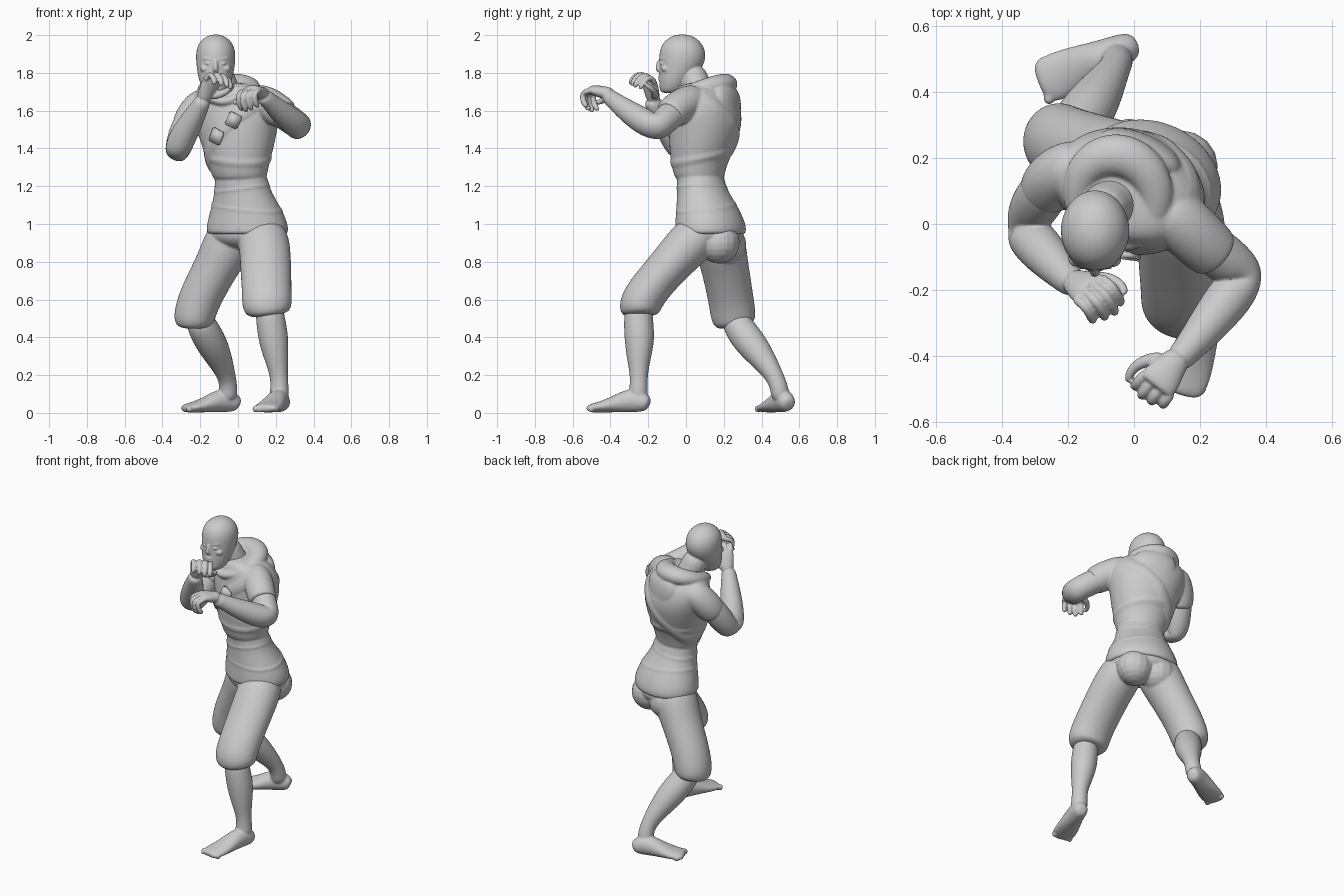
import bpy, bmesh, math
from mathutils import Vector as V, Matrix

YAW = math.radians(-23)          # torso is turned: one shoulder leads
parts = []                       # pieces waiting to be fused into one part


def finish(name, bm, level=2):
    bmesh.ops.recalc_face_normals(bm, faces=bm.faces)
    me = bpy.data.meshes.new(name)
    bm.to_mesh(me)
    bm.free()
    for p in me.polygons:
        p.use_smooth = True
    ob = bpy.data.objects.new(name, me)
    bpy.context.collection.objects.link(ob)
    if level:
        m = ob.modifiers.new("subsurf", "SUBSURF")
        m.levels = m.render_levels = level
    parts.append(ob)
    return ob


def fuse(name, voxel=.007, smooth=3):
    """Weld all waiting pieces into one smooth skin."""
    dg = bpy.context.evaluated_depsgraph_get()
    bm = bmesh.new()
    for ob in parts:
        bm.from_mesh(ob.evaluated_get(dg).to_mesh())
    for ob in parts:
        bpy.data.objects.remove(ob)
    parts.clear()
    ob = finish(name, bm, 0)
    parts.clear()
    m = ob.modifiers.new("remesh", "REMESH")
    m.mode, m.voxel_size, m.use_smooth_shade = "VOXEL", voxel, True
    s = ob.modifiers.new("smooth", "SMOOTH")
    s.factor, s.iterations = .5, smooth


def loft(name, rings, side=(1, 0, 0), n=14, yaw=None, closed=False, level=2):
    """Skin elliptical rings (x, y, z, ra[, rb]) along a path, or level rings turned by yaw."""
    bm, loops, k = bmesh.new(), [], len(rings)
    for i, r in enumerate(rings):
        c, ra, rb = V(r[:3]), r[3], r[-1]
        if yaw is not None:
            u, w = V((math.cos(yaw), math.sin(yaw), 0)), V((-math.sin(yaw), math.cos(yaw), 0))
        else:
            a = rings[(i - 1) % k] if closed else rings[max(i - 1, 0)]
            b = rings[(i + 1) % k] if closed else rings[min(i + 1, k - 1)]
            t = (V(b[:3]) - V(a[:3])).normalized()
            u = V(side)
            u = (u - t * u.dot(t)).normalized()
            w = t.cross(u)
        loops.append([bm.verts.new(c + u * ra * math.cos(q) + w * rb * math.sin(q))
                      for q in (2 * math.pi * j / n for j in range(n))])
    for i in range(k if closed else k - 1):
        A, B = loops[i], loops[(i + 1) % k]
        for j in range(n):
            bm.faces.new((A[j], A[(j + 1) % n], B[(j + 1) % n], B[j]))
    if not closed:
        bm.faces.new(loops[0])
        bm.faces.new(loops[-1])
    return finish(name, bm, level)


def ball(name, loc, scale):
    bm = bmesh.new()
    bmesh.ops.create_uvsphere(bm, u_segments=16, v_segments=10, radius=1,
                              matrix=Matrix.Translation(loc) @ Matrix.Diagonal((*scale, 1)))
    return finish(name, bm, 0)


# tunic: skirt below, jacket above
SKIRT = [(.05, .13, .94, .21, .172), (.05, .13, .955, .224, .184), (.05, .13, 1.0, .223, .182),
         (.044, .115, 1.08, .193, .163), (.03, .095, 1.15, .162, .14), (.02, .08, 1.21, .146, .124),
         (.01, .07, 1.3, .14, .12)]
JACKET = [(.01, .075, 1.225, .13, .115), (.008, .07, 1.25, .15, .13), (.003, .07, 1.32, .165, .147),
          (0, .085, 1.4, .193, .17), (-.005, .1, 1.5, .22, .187), (-.01, .105, 1.58, .24, .185),
          (-.02, .1, 1.66, .24, .162), (-.03, .09, 1.715, .2, .135), (-.04, .08, 1.75, .11, .09)]
loft("tunic_skirt", SKIRT, n=24, yaw=YAW)
loft("jacket", JACKET, n=24, yaw=YAW)


def surf(rings, th, z, off=0.0):
    for a, b in zip(rings, rings[1:]):
        if z <= b[2]:
            break
    f = max(0, min(1, (z - a[2]) / (b[2] - a[2])))
    x, y, _, ra, rb = [p + (q - p) * f for p, q in zip(a, b)]
    px, py = (ra + off) * math.cos(th), (rb + off) * math.sin(th)
    return V((x + px * math.cos(YAW) - py * math.sin(YAW), y + px * math.sin(YAW) + py * math.cos(YAW), z))


def band(name, rings, z, tilt, phase, width, thick=.009):
    bm, n, vs = bmesh.new(), 48, []
    for i in range(n):
        th = 2 * math.pi * i / n
        zc = z + tilt * math.cos(th - phase)
        vs.append([bm.verts.new(surf(rings, th, zc + d * width, o))
                   for d, o in ((-.5, -.03), (-.5, thick), (.5, thick), (.5, -.03))])
    for i in range(n):
        for j in range(4):
            A, B = vs[i], vs[(i + 1) % n]
            bm.faces.new((A[j], B[j], B[(j + 1) % 4], A[(j + 1) % 4]))
    return finish(name, bm, 1)


# chest strap, waist wrap and cloth folds
band("chest_strap", JACKET, 1.5, .19, 0, .1, .011)
band("jacket_wrap", JACKET, 1.35, .03, 2.2, .06, .007)
band("waist_fold_upper", SKIRT, 1.19, .02, 0.5, .035, .005)
band("waist_fold_lower", SKIRT, 1.09, .025, 2.6, .03, .004)

# hood lying around the neck, thick behind and dipping in front
hood = []
for i in range(20):
    a = 2 * math.pi * i / 20
    back = (math.sin(a) + 1) / 2
    x = -.052 + .118 * math.cos(a) + .025 * math.sin(a)
    y = .078 + .128 * math.sin(a) - .035 * math.cos(a)
    hood.append((x, y, 1.645 + .097 * back ** .6, .026 + .032 * back, .032 + .038 * back))
loft("hood", hood, side=(0, 0, 1), n=10, closed=True)
loft("hood_drape", [(.0, .17, 1.74, .06, .03), (.015, .21, 1.7, .14, .06), (.02, .22, 1.62, .14, .06),
                    (.025, .225, 1.54, .1, .05), (.03, .22, 1.47, .04, .03)],
     side=(math.cos(YAW), math.sin(YAW), 0))
# sleeves
loft("left_sleeve", [(.07, .06, 1.655, .088), (.135, .015, 1.648, .092), (.19, -.04, 1.618, .092),
                     (.24, -.085, 1.582, .087), (.25, -.094, 1.574, .078)], side=(0, 0, 1))
loft("right_sleeve", [(-.14, .17, 1.65, .085), (-.2, .168, 1.63, .092), (-.235, .145, 1.585, .093),
                      (-.266, .105, 1.52, .088), (-.272, .095, 1.505, .078)], side=(1, .8, 0))
fuse("tunic")

# two pouches on the strap
for i, deg in enumerate((-75, -101)):
    th = math.radians(deg)
    p = surf(JACKET, th, 1.5 + .19 * math.cos(th), .008)
    nrm = (p - V((0, .09, p.z))).normalized()
    rot = nrm.to_track_quat("Z", "Y").to_matrix().to_4x4() @ Matrix.Rotation(math.radians(65), 4, "Z")
    bm = bmesh.new()
    bmesh.ops.create_cube(bm, size=1, matrix=Matrix.Translation(p) @ rot @ Matrix.Diagonal((.075, .07, .03, 1)))
    bmesh.ops.bevel(bm, geom=bm.edges[:], offset=.006, segments=2, affect="EDGES")
    finish(f"pouch_{i + 1}", bm, 0)
parts.clear()

# neck, head and face
loft("neck", [(-.05, .075, 1.66, .088), (-.08, .055, 1.73, .077), (-.11, .022, 1.83, .08)])
loft("skull", [(-.12, -.08, 1.692, .04, .045), (-.12, -.073, 1.705, .063, .067), (-.12, -.06, 1.75, .085, .083),
               (-.119, -.038, 1.8, .097, .106), (-.118, -.022, 1.85, .104, .121), (-.118, -.018, 1.9, .107, .126),
               (-.118, -.02, 1.95, .096, .111), (-.118, -.02, 1.985, .064, .076), (-.118, -.02, 2.004, .025, .03)],
     n=20, yaw=0)


def face_y(x):
    return -.022 - .119 * math.sqrt(1 - ((x + .118) / .106) ** 2)


loft("nose", [(-.119, -.138, 1.872, .01, .01), (-.119, -.147, 1.845, .012, .012), (-.119, -.15, 1.82, .018, .016),
              (-.119, -.138, 1.806, .014, .012)], n=8)
for nm, s in (("left", 1), ("right", -1)):
    xs = [-.119 + s * d for d in (.008, .038, .07)]
    loft(f"brow_{nm}", [(x, face_y(x) + .004, z, .009, .009) for x, z in zip(xs, (1.866, 1.877, 1.876))],
         side=(0, 0, 1), n=8)
    ball(f"eye_{nm}", (xs[1], face_y(xs[1]) + .006, 1.85), (.018, .012, .007))
    ball(f"cheek_{nm}", (xs[1] + s * .015, face_y(xs[1]) + .026, 1.822), (.028, .024, .02))
for nm, z in (("upper", 1.78), ("lower", 1.765)):
    ball(f"lip_{nm}", (-.119, -.138, z), (.026, .01, .007))
fuse("head", .005, 2)


# half-open hands
def hand(name, wrist, d, nrm, curl, thumb, k=1.12):
    w, d = V(wrist), V(d).normalized()
    nrm = V(nrm)
    nrm = (nrm - d * nrm.dot(d)).normalized()
    ac = d.cross(nrm) * thumb
    palm = [(*(w + d * t * k), a * k, b * k) for t, a, b in
            ((-.02, .036, .032), (.02, .042, .031), (.06, .054, .028), (.09, .056, .024), (.1, .045, .016))]
    loft(f"{name}_palm", palm, side=ac, n=12)
    for i in range(4):
        p = w + d * (.084 - .004 * abs(i - 1.5)) * k + ac * (1.5 - i) * .03 * k
        pts = [(*p, .0165 * k)]
        for ln, ang in zip((.045, .02, .03, .025, .02), (curl, curl + 45, curl + 85, curl + 105, curl + 120)):
            q = math.radians(ang)
            p = p + (d * math.cos(q) + nrm * math.sin(q)) * ln * k * (1, 1.08, 1, .85)[i]
            pts.append((*p, .015 * k))
        pts[-1] = (*p, .01)
        loft(f"{name}_finger_{i + 1}", pts, side=ac, n=8)
    loft(f"{name}_thumb", [(*(w + (d * a + ac * b + nrm * c) * k), r * k) for a, b, c, r in
                           ((.015, .025, .01, .022), (.045, .062, .025, .02), (.08, .08, .045, .016),
                            (.108, .075, .062, .014), (.12, .065, .07, .008))], side=nrm, n=8)


# arms
loft("left_limb", [(.19, -.03, 1.61, .07), (.24, -.08, 1.578, .077), (.295, -.12, 1.54, .076), (.328, -.152, 1.512, .073),
                   (.315, -.19, 1.522, .074), (.26, -.26, 1.565, .07), (.205, -.33, 1.613, .058),
                   (.155, -.39, 1.66, .045), (.125, -.42, 1.685, .043)], side=(0, 0, 1))
hand("left_hand", (.13, -.41, 1.69), (-.55, -.7, .18), (.1, .1, -1), 28, -1)
fuse("left_arm", .005)
loft("right_limb", [(-.24, .14, 1.59, .07), (-.275, .095, 1.52, .08), (-.308, .045, 1.43, .077),
                    (-.326, .0, 1.37, .066), (-.325, -.03, 1.385, .07), (-.293, -.065, 1.46, .075),
                    (-.243, -.12, 1.55, .064), (-.198, -.17, 1.63, .047), (-.18, -.185, 1.665, .044)],
     side=(1, .8, 0))
hand("right_hand", (-.18, -.175, 1.67), (.42, -.2, .85), (.5, -.75, -.5), 15, 1)
fuse("right_arm", .005)

# trousers with gathered hems
loft("seat", [(.05, .13, 1.0, .2, .16), (.05, .13, .95, .214, .174), (.048, .135, .91, .2, .164),
              (.04, .14, .875, .13, .12), (.035, .14, .86, .06, .06)], n=20, yaw=YAW)
ball("left_buttock", (.14, .175, .9), (.115, .11, .11))
ball("right_buttock", (-.015, .21, .89), (.12, .11, .11))
loft("left_leg", [(.11, .1, .98, .11, .1), (.135, .045, .92, .138, .128), (.144, -.03, .845, .137, .12),
                  (.148, -.12, .745, .137, .11), (.152, -.2, .65, .133, .11), (.153, -.242, .58, .135, .114),
                  (.157, -.252, .535, .124, .105), (.16, -.25, .51, .085, .08)], n=18)
loft("right_leg", [(.0, .16, .98, .12, .12), (-.05, .18, .9, .138, .138), (-.1, .2, .8, .122, .13),
                   (-.155, .22, .7, .117, .125), (-.205, .238, .6, .115, .122), (-.23, .25, .52, .112, .122),
                   (-.236, .256, .475, .104, .112), (-.235, .26, .45, .078, .08)], n=18)
fuse("trousers")


def foot(name, heel, toe):
    h, t = V((*heel, 0)), V((*toe, 0))
    side = (t - h).cross(V((0, 0, 1)))
    rows = [(0, .042, .028, .028), (.05, .05, .045, .046), (.18, .066, .052, .064), (.36, .064, .057, .063),
            (.56, .046, .068, .045), (.78, .031, .076, .03), (.92, .026, .072, .025), (1, .022, .054, .016)]
    loft(name, [(*(h + (t - h) * f).xy, z, a, b) for f, z, a, b in rows], side=side)
    d, s = (t - h).normalized(), side.normalized()
    sgn = 1 if "right" in name else -1
    for i in range(5):       # toes
        c = t - d * (.014 + .006 * i) - s * sgn * (.052 - .026 * i)
        ball(f"{name}_toe_{i + 1}", (c.x, c.y, .021), (.018, .02, .019))


# shins and bare feet
loft("left_shin", [(.16, -.25, .58, .075), (.175, -.252, .48, .08), (.188, -.245, .39, .083), (.203, -.25, .29, .066),
                   (.217, -.25, .2, .047), (.22, -.25, .13, .05), (.217, -.255, .06, .055)])
foot("left_foot", (.242, -.195), (.14, -.52))
fuse("left_lower_leg", .006, 5)
loft("right_shin", [(-.22, .24, .52, .075), (-.175, .295, .43, .085), (-.135, .35, .36, .086), (-.09, .42, .27, .066),
                    (-.058, .472, .19, .048), (-.05, .495, .13, .05), (-.055, .505, .06, .05)])
foot("right_foot", (.005, .545), (-.29, .425))
fuse("right_lower_leg", .006, 5)
